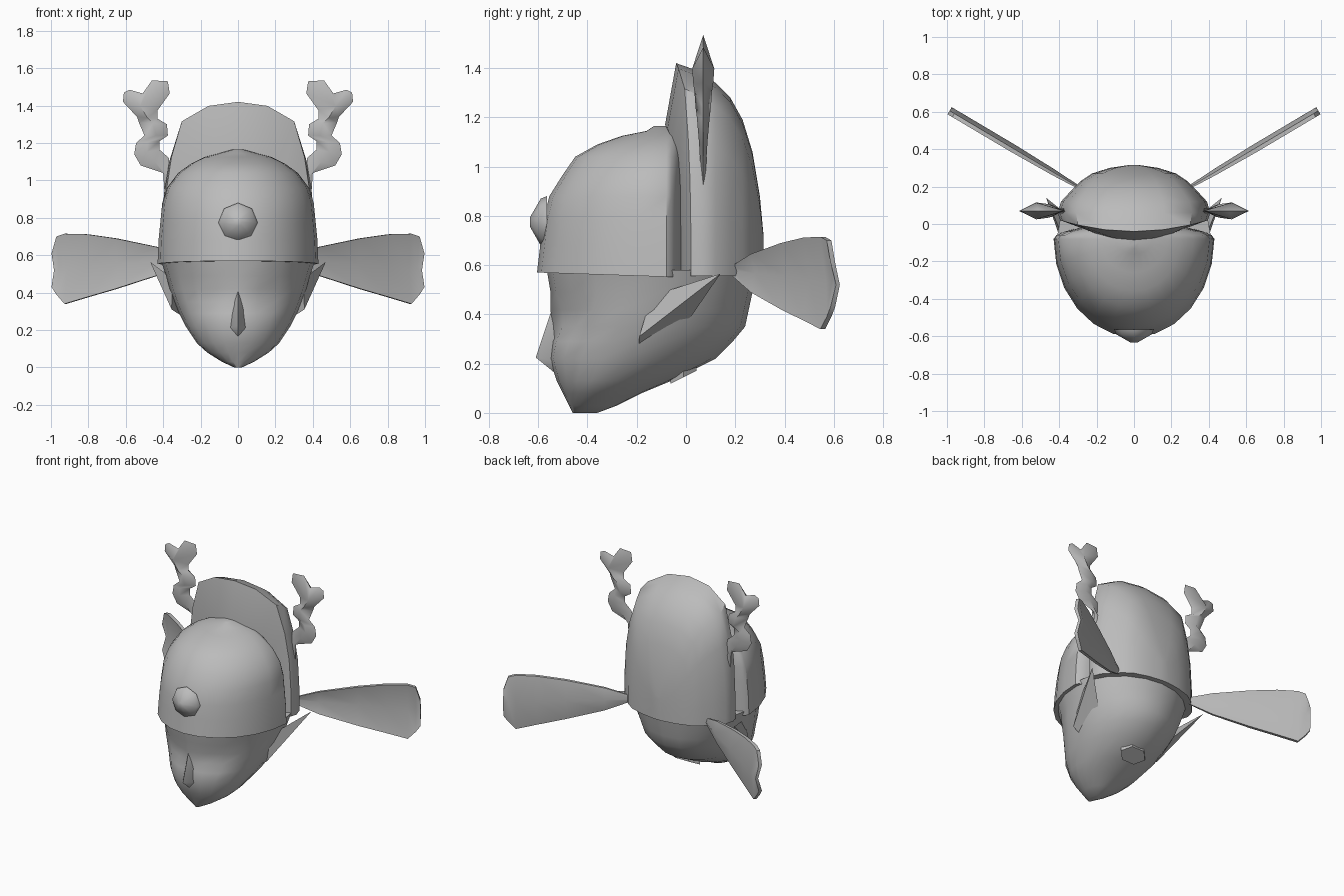
import bpy, bmesh, math

if "Cube" in bpy.data.objects:
    bpy.data.objects.remove(bpy.data.objects["Cube"])

grey = bpy.data.materials.new("stone_grey")
grey.diffuse_color = (0.5, 0.5, 0.5, 1)
grey.use_nodes = True
grey.node_tree.nodes["Principled BSDF"].inputs["Base Color"].default_value = grey.diffuse_color


def make(name, verts, faces, angle=40):
    me = bpy.data.meshes.new(name)
    me.from_pydata(verts, [], faces)
    bm = bmesh.new()
    bm.from_mesh(me)
    bmesh.ops.remove_doubles(bm, verts=bm.verts, dist=0.0005)
    bmesh.ops.recalc_face_normals(bm, faces=bm.faces)
    bm.to_mesh(me)
    bm.free()
    me.materials.append(grey)
    ob = bpy.data.objects.new(name, me)
    bpy.context.collection.objects.link(ob)
    bpy.ops.object.select_all(action='DESELECT')
    ob.select_set(True)
    bpy.context.view_layer.objects.active = ob
    bpy.ops.object.shade_smooth_by_angle(angle=math.radians(angle))
    return ob


def loft(name, rings, angle=40):
    """Skin closed rings of equal size and cap both ends."""
    n = len(rings[0])
    verts = [p for r in rings for p in r]
    faces = [(a * n + i, a * n + (i + 1) % n, (a + 1) * n + (i + 1) % n, (a + 1) * n + i)
             for a in range(len(rings) - 1) for i in range(n)]
    faces.append(tuple(range(n))[::-1])
    faces.append(tuple(range((len(rings) - 1) * n, len(rings) * n)))
    return make(name, verts, faces, angle)


def oval(z, front, back, mid, w, n=20):
    """Egg-shaped horizontal ring with separate front and back radii."""
    pts = []
    for i in range(n):
        a = 2 * math.pi * i / n
        s = math.sin(a)
        y = mid + s * ((back - mid) if s > 0 else (mid - front))
        pts.append((w * math.cos(a), y, z))
    return pts


def mirrored(name, verts, faces, angle=40):
    make("right_" + name, verts, faces, angle)
    make("left_" + name, [(-x, y, z) for x, y, z in verts], faces, angle)


# Head: egg rings from chin to hat line, with shallow eye sockets
head_rows = [(0.0, -.46, -.36, -.41, .02), (.03, -.475, -.28, -.39, .085),
             (.08, -.50, -.18, -.36, .165), (.13, -.525, -.06, -.32, .22),
             (.22, -.555, .12, -.24, .28), (.29, -.545, .19, -.19, .315),
             (.35, -.545, .24, -.16, .34), (.42, -.55, .255, -.13, .365),
             (.49, -.55, .27, -.1, .385), (.58, -.565, .285, -.09, .415)]
head = []
for z, f, b, m, w in head_rows:
    r = oval(z, f, b, m, w)
    if .3 < z < .45:
        r = [(x, y + .025, z) if .08 < abs(x) < .24 and y < -.3 else (x, y, z) for x, y, z in r]
    head.append(r)
loft("head", head)

# Nose
make("nose", [(0, -.545, .42), (.055, -.525, .21), (0, -.61, .225), (0, -.53, .16), (-.055, -.525, .21)],
     [(0, 1, 2), (0, 2, 4), (1, 3, 2), (4, 2, 3), (0, 4, 3, 1)], 50)

# Neck socket under the skull
loft("neck_socket", [[(.1 * math.cos(k * math.pi / 3), -.01 + .06 * math.sin(k * math.pi / 3),
                       h + .03 * math.sin(k * math.pi / 3)) for k in range(6)] for h in (.145, .24)])

# Front dome of the hat
dome_rows = [(.57, -.605, .43), (.68, -.592, .425), (.78, -.58, .415), (.88, -.555, .405),
             (.96, -.505, .38), (1.04, -.45, .32), (1.09, -.36, .25), (1.125, -.26, .18),
             (1.145, -.16, .1), (1.165, -.13, .03)]
dome = []
for z, f, w in dome_rows:
    mid = -.08
    dome.append([(x, y, z - .02 * (y + .605) / .6 if z < .6 else z)
                 for x, y, z in oval(z, f, .0, mid, w, 24)])
loft("hat_front", dome)

# Tall rear crest of the hat: arches stacked front to back
half = [(1, 0), (1, .2), (.97, .45), (.9, .66), (.76, .88), (.4, .975), (0, 1)]
arch = half + [(-u, v) for u, v in half[-2::-1]]
crest = []
for y, w, top in [(-.085, .27, 1.17), (-.04, .395, 1.42), (.06, .408, 1.385), (.12, .39, 1.34),
                  (.18, .335, 1.28), (.23, .285, 1.19), (.27, .225, 1.06), (.30, .13, .88),
                  (.315, .03, .72)]:
    base = .555
    bow = .06 if y < 0 else 0
    crest.append([(u * w, y + bow * abs(u) ** 2, base + v * (top - base)) for u, v in arch])
loft("hat_crest", crest, 45)

# Round ornament on the hat front
loft("hat_ornament", [[(r * math.cos(k * math.pi / 4), y, .775 + r * math.sin(k * math.pi / 4))
                       for k in range(8)] for r, y in [(.105, -.565), (.095, -.59), (.02, -.633)]], 60)

# Small pointed ears
ear = [(.35, -.14, .475), (.30, -.19, .275), (.32, .02, .39), (.47, .14, .565), (.355, -.19, .31)]
mirrored("pointed_ear", ear, [(0, 4, 3), (4, 1, 3), (1, 2, 3), (2, 0, 3), (0, 2, 1, 4)], 30)

# Broad blade ears: stations along the blade as (distance, top, bottom)
stations = [(0, .595, .56), (.17, .645, .49), (.42, .69, .42), (.6, .712, .375),
            (.735, .715, .34), (.785, .70, .39), (.815, .61, .43)]
dx, dy = .86, .51
blade = []
for t, hi, lo in stations:
    x, y, m = .285 + t * dx, .19 + t * dy, (hi + lo) / 2
    k = min(.022, .008 + t * .05)
    ring = []
    for off, z in [(-k, hi), (.2 * k, m), (-k, lo), (0, lo), (k, m), (0, hi)]:
        ring.append((x - off * dy, y + off * dx, z))
    blade.append(ring)
loft("right_blade_ear", blade)
loft("left_blade_ear", [[(-x, y, z) for x, y, z in r] for r in blade])

# Antlers: edge pairs with a raised ridge, and a forked fan on top
pairs = [((.39, .89), (.37, .93)), ((.40, 1.04), (.355, 1.0)), ((.52, 1.08), (.37, 1.12)),
         ((.555, 1.14), (.42, 1.165)), ((.545, 1.20), (.42, 1.21)), ((.50, 1.24), (.375, 1.24)),
         ((.53, 1.31), (.38, 1.30)), ((.54, 1.34), (.43, 1.33)), ((.615, 1.42), (.43, 1.375))]
fork = [(.61, 1.47), (.58, 1.485), (.51, 1.465), (.46, 1.535), (.375, 1.53), (.365, 1.465)]
verts, faces = [], []
for i, (a, b) in enumerate(pairs):
    d = .008 + .037 * i / 8
    mx, mz = (a[0] + b[0]) / 2, (a[1] + b[1]) / 2
    verts += [(a[0], .07, a[1]), (mx, .07 - d, mz), (b[0], .07, b[1]), (mx, .07 + d, mz)]
    if i:
        p, q = i * 4 - 4, i * 4
        faces += [(p + j, p + (j + 1) % 4, q + (j + 1) % 4, q + j) for j in range(4)]
faces.append((0, 1, 2, 3))
q, s = len(verts) - 4, len(verts)
verts += [(x, .07, z) for x, z in fork]
rim = [q] + list(range(s, s + len(fork))) + [q + 2]
for a, b in zip(rim, rim[1:]):
    faces += [(a, b, q + 1), (b, a, q + 3)]
mirrored("antler", verts, faces, 60)
